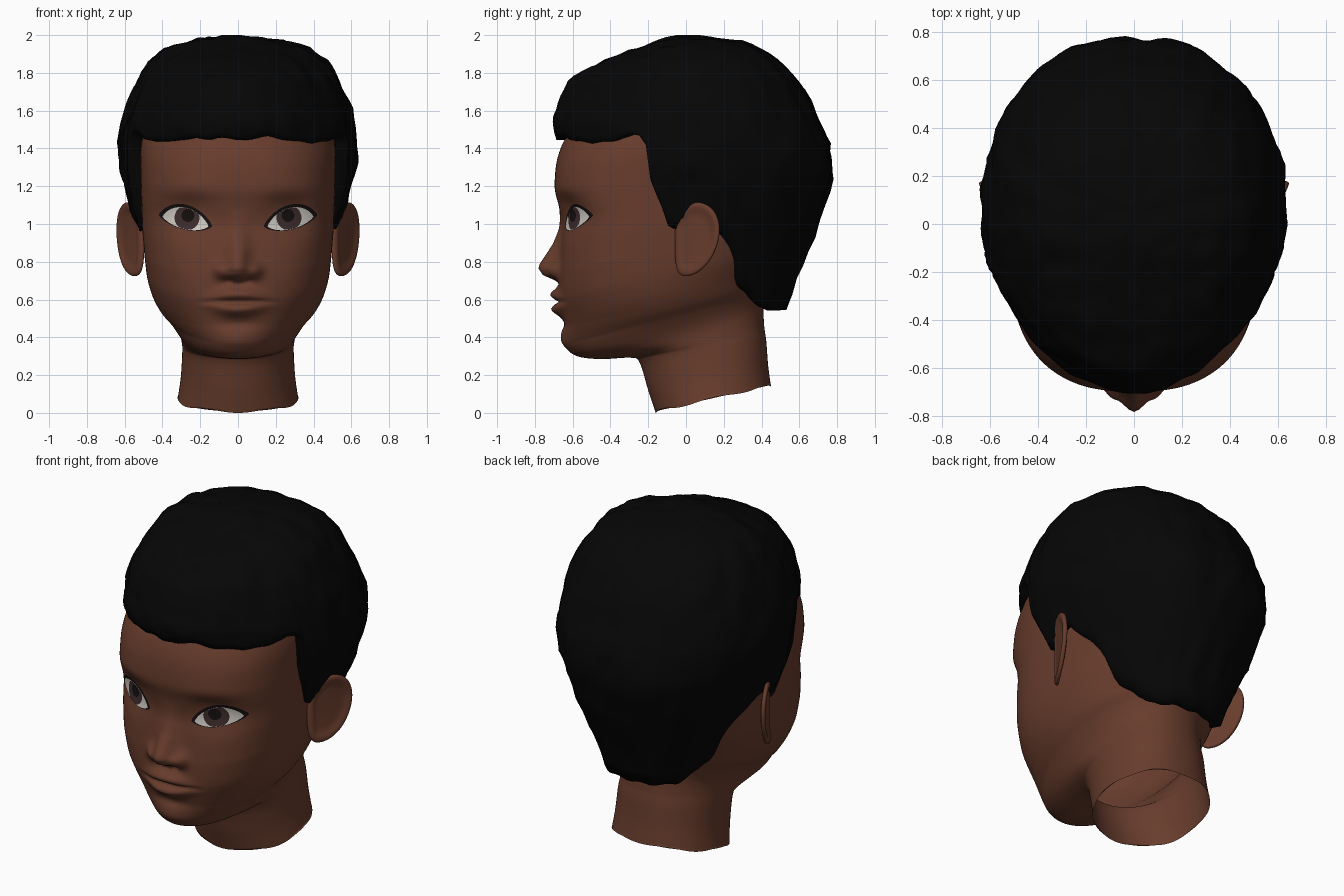
import bpy, math
from mathutils import Vector, noise
from mathutils.bvhtree import BVHTree

if "Cube" in bpy.data.objects:
    bpy.data.objects.remove(bpy.data.objects["Cube"])


def material(name, rgb):
    m = bpy.data.materials.new(name)
    m.diffuse_color = (*rgb, 1)
    m.use_nodes = True
    m.node_tree.nodes["Principled BSDF"].inputs["Base Color"].default_value = m.diffuse_color
    return m


SKIN = material("brown skin", (0.138, 0.046, 0.026))
HAIR = material("black hair", (0.0018, 0.0018, 0.0018))
LASH = material("lash black", (0.008, 0.005, 0.005))
WHITE = material("eye white", (0.66, 0.62, 0.57))
IRIS = material("iris brown", (0.05, 0.027, 0.028))


def add_mesh(name, verts, faces, mat):
    me = bpy.data.meshes.new(name)
    me.from_pydata(verts, [], faces)
    me.materials.append(mat)
    for p in me.polygons:
        p.use_smooth = True
    ob = bpy.data.objects.new(name, me)
    bpy.context.collection.objects.link(ob)
    return ob


def grid_faces(rows, cols):
    return [(r * cols + c, r * cols + (c + 1) % cols,
             (r + 1) * cols + (c + 1) % cols, (r + 1) * cols + c)
            for r in range(rows - 1) for c in range(cols)]


def lookup(table, key):
    """Linear interpolation in a table sorted by its first column."""
    if key <= table[0][0]:
        return table[0][1:]
    for a, b in zip(table, table[1:]):
        if key <= b[0]:
            f = (key - a[0]) / (b[0] - a[0])
            return [p + (q - p) * f for p, q in zip(a[1:], b[1:])]
    return table[-1][1:]


def spline(rows, u):
    i = min(int(u), len(rows) - 2)
    t = u - i
    a, b, c, d = (rows[max(0, min(len(rows) - 1, i + k))] for k in (-1, 0, 1, 2))
    return [q + 0.5 * t * (r - p + t * (2 * p - 5 * q + 4 * r - s + t * (3 * (q - r) + s - p)))
            for p, q, r, s in zip(a, b, c, d)]


def section(theta, yf, yb, yc, w, nf, nb):
    """Point of an egg-shaped section; theta 0 is the front (-y)."""
    s, c = math.sin(theta), math.cos(theta)
    n = nf if c > 0 else nb
    x = math.copysign(w * abs(s) ** (2 / n), s)
    y = yc + ((yf - yc) if c > 0 else (yb - yc)) * abs(c) ** (2 / n)
    return x, y


def bump(x, z, cx, cz, sx, sz):
    return math.exp(-((x - cx) / sx) ** 2 - ((z - cz) / sz) ** 2)


# Nose: z, height, half width
NOSE = [(0.685, 0, 0.075), (0.705, 0.03, 0.078), (0.73, 0.085, 0.075), (0.765, 0.11, 0.07),
        (0.79, 0.105, 0.065), (0.84, 0.075, 0.06), (0.9, 0.042, 0.058), (0.97, 0.02, 0.055),
        (1.08, 0.0, 0.06)]


def face_relief(x, z):
    """How far the face is pushed forward at a front-view position."""
    x = abs(x)
    h, s = lookup(NOSE, z)
    d = h * math.exp(-(x / s) ** 2)
    d += 0.036 * bump(x, z, 0.095, 0.755, 0.038, 0.038)          # nostril wings
    d -= 0.02 * bump(x, z, 0.05, 0.70, 0.025, 0.014)             # nostrils
    d -= 0.055 * bump(x, z, 0.28, 1.05, 0.13, 0.095)             # eye sockets
    d += 0.024 * bump(x, z, 0.275, 1.03, 0.10, 0.06)             # eyeballs
    d += 0.006 * bump(x, z, 0.26, 1.18, 0.16, 0.05)              # brows
    taper = math.exp(-(x / 0.125) ** 2.5)
    arc = max(0, 1 - (x / 0.22) ** 2)
    d += taper * 0.043 * math.exp(-((z - 0.590 - 0.037 * arc) / 0.032) ** 2)   # upper lip
    d += taper * 0.046 * math.exp(-((z - 0.583 + 0.036 * arc) / 0.032) ** 2)   # lower lip
    d -= 0.020 * math.exp(-(x / 0.19) ** 6 - ((z - 0.588) / 0.010) ** 2)
    d -= 0.010 * bump(x, z, 0, 0.675, 0.022, 0.03)               # philtrum
    d -= 0.014 * bump(x, z, 0, 0.47, 0.12, 0.03)                 # dent above chin
    d += 0.010 * bump(x, z, 0, 0.39, 0.10, 0.045)                # chin
    return d


# Head and neck: tilted rings (front y, front z, back y, back z, half width, y of widest)
RINGS = [(-.16, 0, .45, .14, .32, .14), (-.20, .12, .435, .25, .303, .13),
         (-.245, .265, .425, .38, .295, .10), (-.29, .292, .415, .45, .297, .05),
         (-.45, .285, .41, .53, .305, 0), (-.575, .30, .41, .58, .325, -.04),
         (-.64, .35, .415, .63, .362, -.08), (-.655, .42, .425, .68, .412, -.11),
         (-.66, .50, .45, .76, .452, -.13), (-.675, .60, .51, .86, .48, -.13),
         (-.675, .70, .56, .95, .492, -.13), (-.668, .80, .61, 1.03, .50, -.13),
         (-.66, .90, .64, 1.11, .507, -.13), (-.655, 1.0, .66, 1.19, .51, -.13),
         (-.675, 1.1, .68, 1.27, .513, -.13), (-.695, 1.2, .69, 1.35, .515, -.13),
         (-.68, 1.35, .68, 1.47, .515, -.12), (-.62, 1.49, .64, 1.58, .49, -.10),
         (-.50, 1.68, .54, 1.70, .43, -.05), (-.30, 1.82, .34, 1.82, .28, 0),
         (-.01, 1.88, .01, 1.88, .01, 0)]
# Squareness of the front by height: pointed chin, broad cheeks
SQUARE = [(0, 2.1), (0.28, 2.05), (0.36, 1.85), (0.45, 1.95), (0.6, 2.3), (0.75, 2.55),
          (1.1, 2.65), (1.3, 2.45), (1.5, 2.1)]
NR, NC = 170, 220
verts = []
for r in range(NR):
    yf, zf, yb, zb, w, yc = spline(RINGS, r / (NR - 1) * (len(RINGS) - 1))
    for c in range(NC):
        th = 2 * math.pi * c / NC
        th -= 0.35 * math.sin(th)            # more columns on the face
        x, y = section(th, yf, yb, yc, w, lookup(SQUARE, zf)[0], 2.2)
        z = zf + (y - yf) / (yb - yf) * (zb - zf)
        if y < -0.25 and 0.33 < z < 1.4:
            y -= face_relief(x, z) * min(1, (z - 0.33) / 0.04)
        if r == 0:                           # uneven cut of the neck
            z += 0.012 * (1 - math.cos(6 * th)) * 0.5
        verts.append((x, y, max(z, 0)))
faces = grid_faces(NR, NC)
add_mesh("head_and_neck", verts, faces, SKIN)
skin_tree = BVHTree.FromPolygons([Vector(v) for v in verts], faces)


# Eyes: thin plates laid on the face
def lid(u, up):
    return 1.013 + 0.026 * u + (0.076 if up else -0.043) * max(0, 1 - u * u) ** 0.75


def plate(name, side, centre, outline, lift, mat):
    n, k = len(outline), 6
    flat = [(centre[0] + (p[0] - centre[0]) * j / k, centre[1] + (p[1] - centre[1]) * j / k)
            for j in range(1, k + 1) for p in outline]
    pts = []
    for x, z in [centre] + flat:
        hit = skin_tree.ray_cast(Vector((side * x, -2, z)), Vector((0, 1, 0)))[0]
        pts.append((side * x, hit.y - lift, z))
    fs = [(0, 1 + i, 1 + (i + 1) % n) for i in range(n)]
    fs += [tuple(v + 1 for v in f[::-1]) for f in grid_faces(k, n)]
    if side < 0:
        fs = [f[::-1] for f in fs]
    add_mesh(name, pts, fs, mat)


def almond(grow, up=0):
    pts = []
    for i in range(40):
        a = 2 * math.pi * i / 40
        x, z = 0.278 + 0.125 * math.cos(a), lid(math.cos(a), math.sin(a) > 0)
        pts.append((0.278 + (x - 0.278) * grow, 1.025 + (z - 1.025) * grow + up))
    return pts


def disc(cx, cz, rad):
    pts = []
    for i in range(32):
        a = 2 * math.pi * i / 32
        x, z = cx + rad * math.cos(a), cz + rad * math.sin(a)
        u = (x - 0.278) / 0.125
        pts.append((x, min(max(z, lid(u, False) + 0.003), lid(u, True) - 0.003)))
    return pts


for side, tag in ((1, "left"), (-1, "right")):
    plate("lashes_" + tag, side, (0.278, 1.03), almond(1.13, 0.006), 0.002, LASH)
    plate("eye_white_" + tag, side, (0.278, 1.03), almond(0.97), 0.004, WHITE)
    plate("iris_" + tag, side, (0.27, 1.033), disc(0.27, 1.033, 0.066), 0.006, IRIS)
    plate("pupil_" + tag, side, (0.265, 1.045), disc(0.265, 1.045, 0.034), 0.008, LASH)

# Ears: dished discs flaring outward to the back (outline in y, z)
EAR = [(-.05, 1.03), (0, 1.10), (.05, 1.12), (.11, 1.11), (.165, 1.06), (.185, .97), (.165, .87),
       (.12, .79), (.06, .735), (-.01, .715), (-.05, .74), (-.055, .85), (-.055, .95)]
DISH = [(0.45, -0.014), (0.7, -0.012), (0.86, 0.004), (1.0, 0.0)]
for side, tag in ((1, "left"), (-1, "right")):
    pts = []
    for s, off in DISH:
        for y, z in EAR:
            yy, zz = 0.05 + (y - 0.05) * s, 0.93 + (z - 0.93) * s
            flare = 0.495 + 0.14 * (max(0, yy + 0.055) / 0.235) ** 0.65
            pts.append((side * (flare + off), yy, zz))
    n = len(EAR)
    fs = [tuple(range(n))[::-1]] + [f for f in grid_faces(len(DISH), n)]
    if side < 0:
        fs = [f[::-1] for f in fs]
    ear = add_mesh("ear_" + tag, pts, fs, SKIN)
    so = ear.modifiers.new("thickness", 'SOLIDIFY')
    so.thickness, so.offset = 0.025, 0
    sub = ear.modifiers.new("rounding", 'SUBSURF')
    sub.levels = sub.render_levels = 2

# Hair: sections by height (z, front y, back y, half width) and hairline by angle
HAIR_SHAPE = [(.55, -.6, .53, .34), (.70, -.6, .58, .40), (.85, -.62, .64, .465),
              (.97, -.65, .69, .53), (1.1, -.68, .735, .58), (1.26, -.69, .785, .62),
              (1.43, -.675, .755, .64), (1.52, -.71, .72, .625), (1.65, -.675, .66, .59),
              (1.77, -.62, .59, .53), (1.87, -.43, .49, .47), (1.93, -.28, .40, .385),
              (1.97, -.16, .29, .26), (1.995, -.06, .12, .09), (2.0, .02, .04, .005)]
HAIRLINE = [(0, 1.44), (12, 1.455), (26, 1.45), (40, 1.43), (51, 1.44), (60, 1.48), (66, 1.46),
            (69, 1.38), (70, 1.23), (75, 1.08), (77, .99), (82, .96), (88, 1.05), (92, 1.08),
            (98, 1.0), (103, .93), (109, .85), (113, .70), (129, .59), (139, .56), (180, .55)]
HR, HC = 30, 144
verts = []
for r in range(-1, HR):
    t = max(r, 0) / (HR - 1)
    for c in range(HC):
        th = 2 * math.pi * c / HC
        zh = lookup(HAIRLINE, math.degrees(min(th, 2 * math.pi - th)))[0]
        z = zh + (2.0 - zh) * math.sin(t * math.pi / 2)
        yf, yb, w = lookup(HAIR_SHAPE, z)
        x, y = section(th, yf, yb, 0.03, w, 1.8, 2.2 if z > 1 else 2.2 + 0.6 * (1 - z))
        p = Vector((x, y, z))
        lump = 1 + 0.022 * noise.noise(p * 6.5) + 0.016 * noise.noise(p * 13)   # soft curls
        if r < 0:
            lump *= 0.88                              # tuck the edge into the head
        verts.append((x * lump, y * lump, min(z + 0.02 * noise.noise(p * 9), 2.0)))
hair_faces = grid_faces(HR + 1, HC)
hair_faces.append(tuple(HR * HC + c for c in range(HC)))
add_mesh("hair", verts, hair_faces, HAIR)
